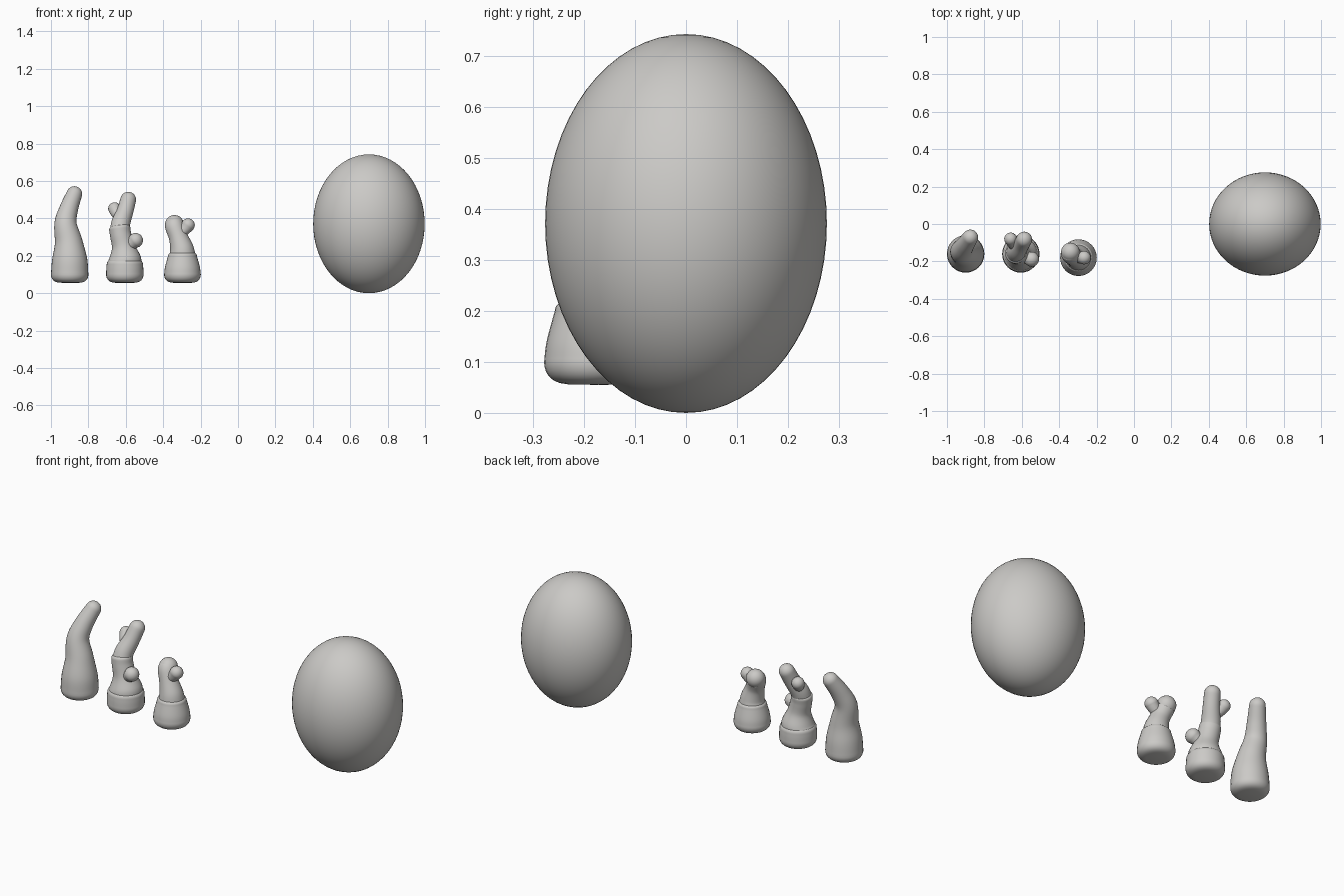
import bpy
import bmesh
import math
from mathutils import Vector

cube = bpy.data.objects.get("Cube")
if cube:
    bpy.data.objects.remove(cube, do_unlink=True)

# One warm grey clay colour
clay = bpy.data.materials.new("warm_grey")
clay.use_nodes = True
colour = (0.6, 0.59, 0.57, 1)
clay.diffuse_color = colour
clay.node_tree.nodes["Principled BSDF"].inputs["Base Color"].default_value = colour

SIDES = 32
STEPS = 6
CAP_STEPS = 8


def finish(name, bm):
    """Turn a bmesh into a smooth clay object."""
    bmesh.ops.recalc_face_normals(bm, faces=bm.faces)
    for face in bm.faces:
        face.smooth = True
    mesh = bpy.data.meshes.new(name)
    bm.to_mesh(mesh)
    bm.free()
    mesh.materials.append(clay)
    obj = bpy.data.objects.new(name, mesh)
    bpy.context.collection.objects.link(obj)
    return obj


def blend(points):
    """Smooth curve through (x, y, z, radius) points."""
    pts = [Vector(p) for p in points]
    pts = [2 * pts[0] - pts[1]] + pts + [2 * pts[-1] - pts[-2]]
    result = []
    for a, b, c, d in zip(pts, pts[1:], pts[2:], pts[3:]):
        for i in range(STEPS):
            t = i / STEPS
            result.append(0.5 * (2 * b + (c - a) * t
                                 + (2 * a - 5 * b + 4 * c - d) * t ** 2
                                 + (3 * b - a - 3 * c + d) * t ** 3))
    result.append(pts[-2])
    return result


def cap(centre, direction, radius, depth, roundness):
    """Rings that close a tube end; low roundness gives a flat end."""
    rings = []
    for i in range(1, CAP_STEPS + 1):
        a = math.pi / 2 * i / CAP_STEPS
        r = radius * max(math.cos(a), 0.0) ** roundness
        rings.append((centre + direction * depth * math.sin(a), direction, max(r, 0.001)))
    return rings


def stem(name, origin, points, bottom=(0.045, 0.4), top=None):
    """Round tube through points given relative to the origin."""
    path = blend(points)
    centres = [Vector(p[:3]) + Vector(origin) for p in path]
    last = len(path) - 1
    rings = []
    for i, p in enumerate(path):
        tangent = centres[min(i + 1, last)] - centres[max(i - 1, 0)]
        rings.append((centres[i], tangent.normalized(), p[3]))
    start, end = rings[0], rings[-1]
    depth, roundness = top or (end[2], 1)
    lower = cap(start[0], -start[1], start[2], *bottom)
    lower = [(c, -d, r) for c, d, r in reversed(lower)]
    rings = lower + rings + cap(end[0], end[1], end[2], depth, roundness)

    bm = bmesh.new()
    loops = []
    for centre, direction, radius in rings:
        u = Vector((0, 1, 0)).cross(direction).normalized()
        v = direction.cross(u)
        loop = []
        for k in range(SIDES):
            a = math.tau * k / SIDES
            loop.append(bm.verts.new(centre + radius * (math.cos(a) * u + math.sin(a) * v)))
        loops.append(loop)
    for low, high in zip(loops, loops[1:]):
        for k in range(SIDES):
            n = (k + 1) % SIDES
            bm.faces.new((low[k], low[n], high[n], high[k]))
    bm.faces.new(loops[0][::-1])
    bm.faces.new(loops[-1])
    return finish(name, bm)


def ball(name, centre, size, segments=32):
    """Ellipsoid with the given radii."""
    bm = bmesh.new()
    bmesh.ops.create_uvsphere(bm, u_segments=segments, v_segments=segments // 2, radius=1)
    bmesh.ops.scale(bm, vec=size, verts=bm.verts)
    bmesh.ops.translate(bm, vec=centre, verts=bm.verts)
    return finish(name, bm)


# Large egg
ball("egg", (0.7, 0, 0.371), (0.298, 0.276, 0.371), 64)

# Tall bent stalk in one piece
stem("tall_stalk", (-0.9, -0.16, 0), [
    (0, 0, 0.1, 0.1),
    (0, 0, 0.18, 0.094),
    (-0.005, 0.005, 0.27, 0.075),
    (-0.022, 0.015, 0.37, 0.06),
    (-0.005, 0.045, 0.45, 0.05),
    (0.025, 0.088, 0.53, 0.042)])

# Middle stalk: foot, trunk, bent tip and two buds
middle = (-0.605, -0.16, 0)
stem("middle_foot", middle, [
    (0, 0, 0.1, 0.1), (0, 0, 0.13, 0.099), (0, 0, 0.155, 0.097)],
    top=(0.03, 0.4))
stem("middle_trunk", middle, [
    (0, 0, 0.16, 0.09),
    (0, 0, 0.19, 0.085),
    (-0.008, 0, 0.25, 0.062),
    (-0.022, 0.002, 0.31, 0.057),
    (-0.027, 0.005, 0.345, 0.057)],
    bottom=(0.02, 0.4), top=(0.02, 0.4))
stem("middle_tip", middle, [
    (-0.027, 0.005, 0.34, 0.052),
    (-0.02, 0.02, 0.38, 0.05),
    (0.002, 0.05, 0.44, 0.044),
    (0.018, 0.077, 0.5, 0.042)],
    bottom=(0.02, 0.4))
stem("middle_upper_bud", middle, [
    (-0.025, 0.03, 0.4, 0.025),
    (-0.045, 0.06, 0.43, 0.031),
    (-0.055, 0.08, 0.452, 0.034)],
    bottom=(0.02, 1))
stem("middle_side_bud", middle, [
    (0, -0.005, 0.24, 0.03),
    (0.035, -0.02, 0.265, 0.034),
    (0.057, -0.028, 0.282, 0.04)],
    bottom=(0.02, 1))

# Short stalk: foot, bent head and one bud
short = (-0.297, -0.18, 0)
stem("short_foot", short, [
    (0, 0, 0.1, 0.098), (0, 0, 0.14, 0.093), (0, 0, 0.2, 0.077)],
    top=(0.022, 0.4))
stem("short_head", short, [
    (0, 0, 0.2, 0.07),
    (-0.004, 0, 0.24, 0.063),
    (-0.022, 0.005, 0.3, 0.051),
    (-0.04, 0.018, 0.35, 0.051),
    (-0.043, 0.03, 0.368, 0.05)],
    bottom=(0.02, 0.4))
stem("short_bud", short, [
    (-0.02, 0, 0.31, 0.026),
    (0.015, 0, 0.345, 0.032),
    (0.03, 0, 0.364, 0.036)],
    bottom=(0.02, 1))
